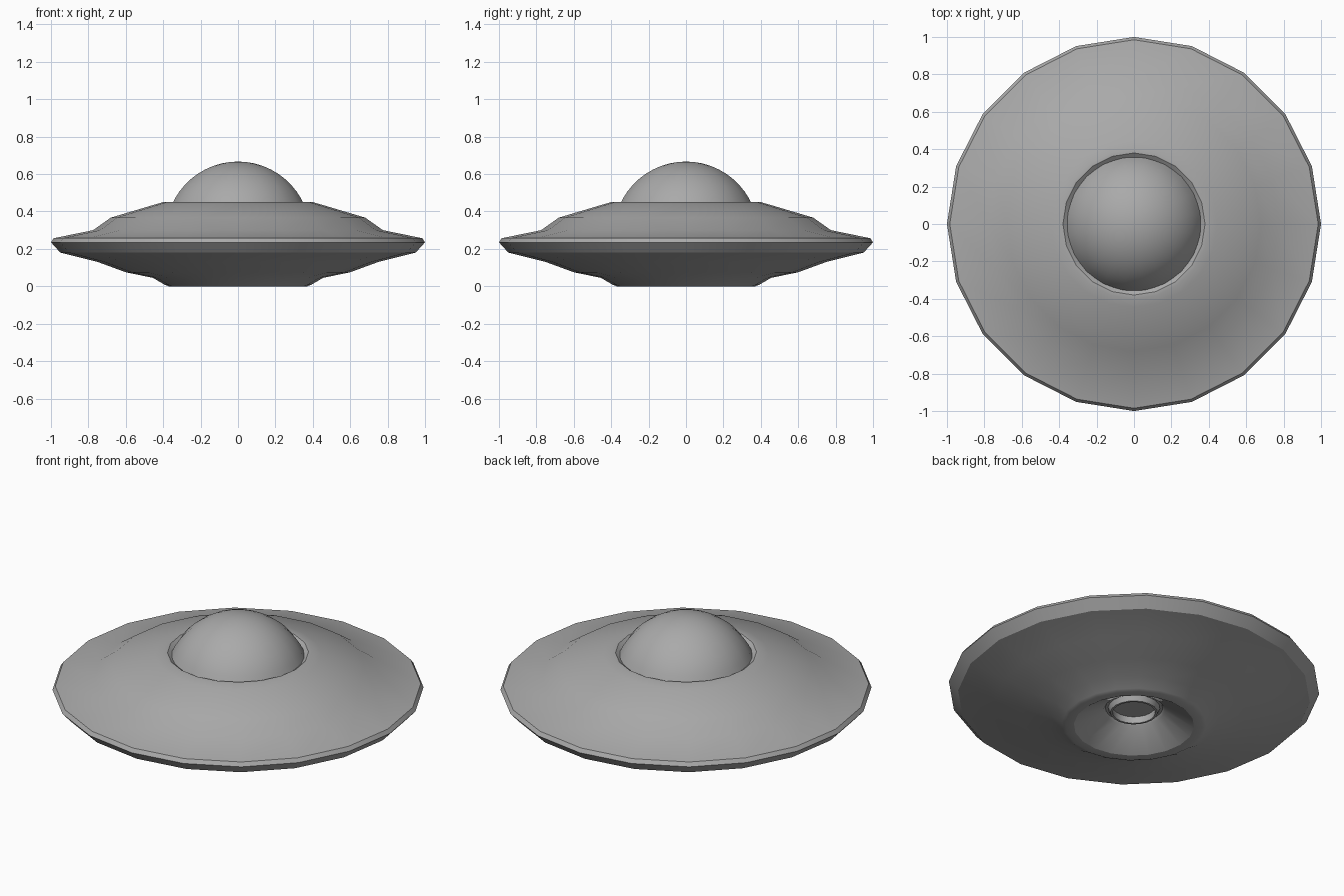
import bpy
import bmesh
from math import cos, sin, pi, radians

cube = bpy.data.objects.get("Cube")
if cube:
    bpy.data.objects.remove(cube, do_unlink=True)

grey = bpy.data.materials.new("hull grey")
grey.use_nodes = True
grey.diffuse_color = (0.4, 0.4, 0.4, 1)
grey.node_tree.nodes["Principled BSDF"].inputs["Base Color"].default_value = (0.4, 0.4, 0.4, 1)

SIDES = 20


def lathe(name, profile, turn=0.0, sharp=30):
    """Spin a (radius, height) profile around z; radius 0 makes a pole."""
    bm = bmesh.new()
    rings = []
    for r, z in profile:
        if r == 0:
            rings.append([bm.verts.new((0, 0, z))] * SIDES)
        else:
            angles = [turn + 2 * pi * i / SIDES for i in range(SIDES)]
            rings.append([bm.verts.new((r * cos(a), r * sin(a), z)) for a in angles])
    for low, high in zip(rings, rings[1:]):
        for i in range(SIDES):
            j = (i + 1) % SIDES
            corners = dict.fromkeys((low[i], low[j], high[j], high[i]))
            bm.faces.new(list(corners))
    bmesh.ops.recalc_face_normals(bm, faces=bm.faces[:])
    mesh = bpy.data.meshes.new(name)
    bm.to_mesh(mesh)
    bm.free()
    mesh.materials.append(grey)
    obj = bpy.data.objects.new(name, mesh)
    bpy.context.collection.objects.link(obj)
    bpy.ops.object.select_all(action="DESELECT")
    obj.select_set(True)
    bpy.context.view_layer.objects.active = obj
    bpy.ops.object.shade_smooth_by_angle(angle=radians(sharp))
    return obj


# Saucer hull: underside recess, keel, rim, stepped top and the dome seat
recess = [(0, 0.12), (0.115, 0.12), (0.115, 0.08), (0.127, 0.08),
          (0.14, 0.11), (0.155, 0.11), (0.165, 0.095), (0.325, 0.0)]
keel = [(0.37, 0.0), (0.39, 0.007), (0.455, 0.045), (0.60, 0.075),
        (0.75, 0.13), (0.95, 0.18)]
rim = [(1.0, 0.235), (0.985, 0.257)]
top = [(0.775, 0.30), (0.68, 0.367), (0.445, 0.437), (0.40, 0.45),
       (0.38, 0.45), (0.355, 0.43), (0.30, 0.43), (0, 0.43)]
lathe("saucer_hull", recess + keel + rim + top)

# Dome: spherical cap set into the seat
RADIUS, CENTRE, STEPS = 0.394, 0.273, 10
START = radians(23)
arc = [START + (pi / 2 - START) * i / STEPS for i in range(STEPS)]
cap = [(RADIUS * cos(a), CENTRE + RADIUS * sin(a)) for a in arc]
lathe("dome", cap + [(0, CENTRE + RADIUS)], turn=pi / SIDES)
